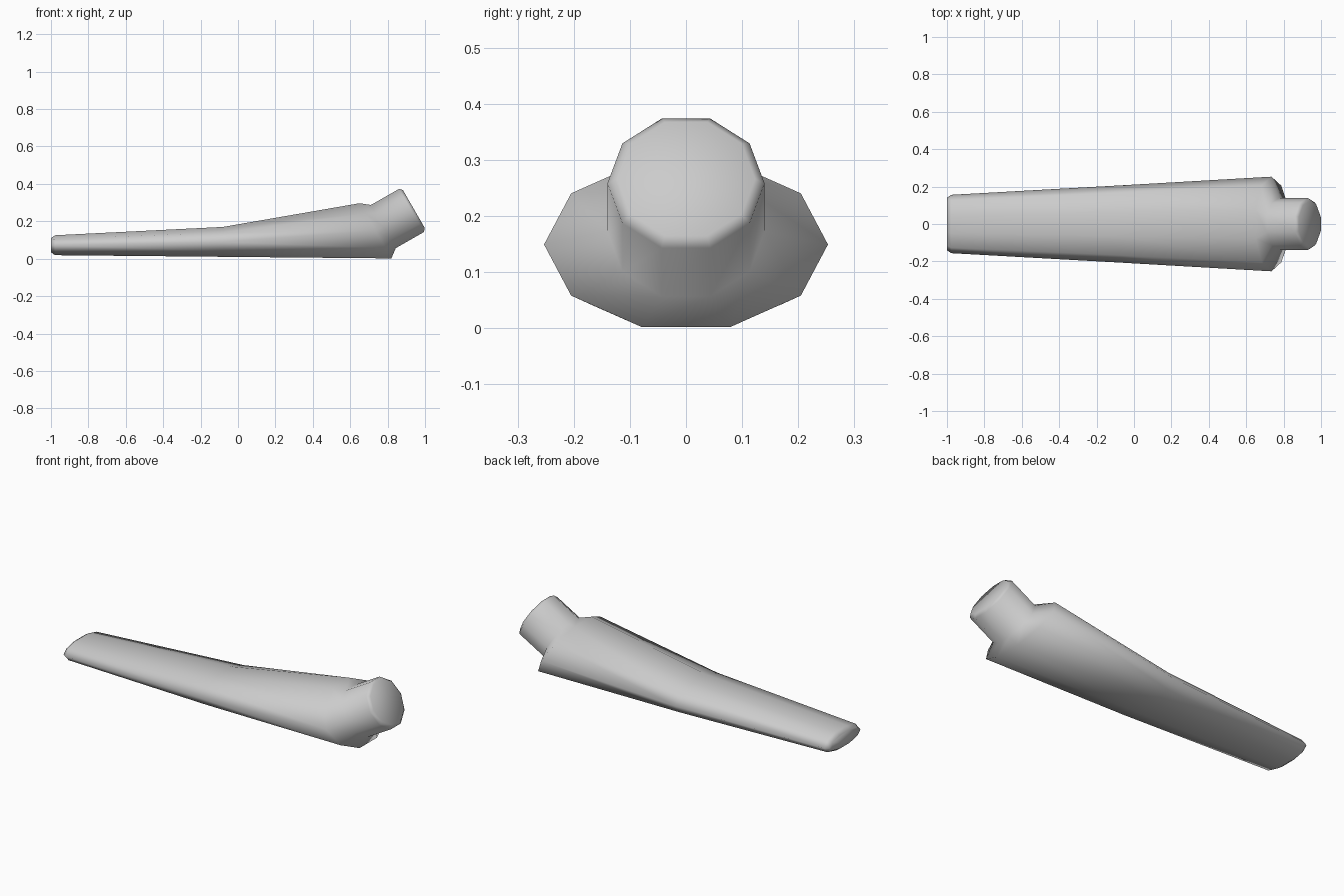
import bpy, bmesh, math

cube = bpy.data.objects.get("Cube")
if cube:
    bpy.data.objects.remove(cube, do_unlink=True)

SIDES = 10
TILT = math.radians(30)

mat = bpy.data.materials.new("light_grey")
mat.use_nodes = True
grey = (0.6, 0.6, 0.6, 1)
mat.diffuse_color = grey
mat.node_tree.nodes["Principled BSDF"].inputs["Base Color"].default_value = grey

# Cross-sections: centre x, centre z, half width, half height, lean
sections = [
    (-1.0, 0.072, 0.140, 0.040, 0),          # rounded thin end
    (-0.978, 0.072, 0.156, 0.056, 0),
    (-0.08, 0.090, 0.206, 0.084, 0),         # bend in the limb
    (0.735, 0.149, 0.253, 0.179, TILT),      # widest part
    (0.777, 0.172, 0.140, 0.140, TILT),      # neck base
    (0.928, 0.258, 0.140, 0.140, TILT),      # neck rim
    (0.940, 0.266, 0.123, 0.123, TILT),      # neck end
]


def add_ring(bm, x, z, half_width, half_height, lean):
    ring = []
    for i in range(SIDES):
        a = math.tau * i / SIDES
        up = half_height * math.sin(a)
        ring.append(bm.verts.new((x - up * math.sin(lean),
                                  half_width * math.cos(a),
                                  z + up * math.cos(lean))))
    return ring


# Loft the limb and neck as one closed skin
bm = bmesh.new()
rings = [add_ring(bm, *s) for s in sections]
for a, b in zip(rings, rings[1:]):
    for i in range(SIDES):
        j = (i + 1) % SIDES
        bm.faces.new((a[i], a[j], b[j], b[i]))
bm.faces.new(rings[0])
bm.faces.new(rings[-1])
bmesh.ops.recalc_face_normals(bm, faces=bm.faces)
for f in bm.faces:
    f.smooth = True

mesh = bpy.data.meshes.new("limb_with_neck")
bm.to_mesh(mesh)
bm.free()
mesh.materials.append(mat)
limb = bpy.data.objects.new("limb_with_neck", mesh)
bpy.context.collection.objects.link(limb)
